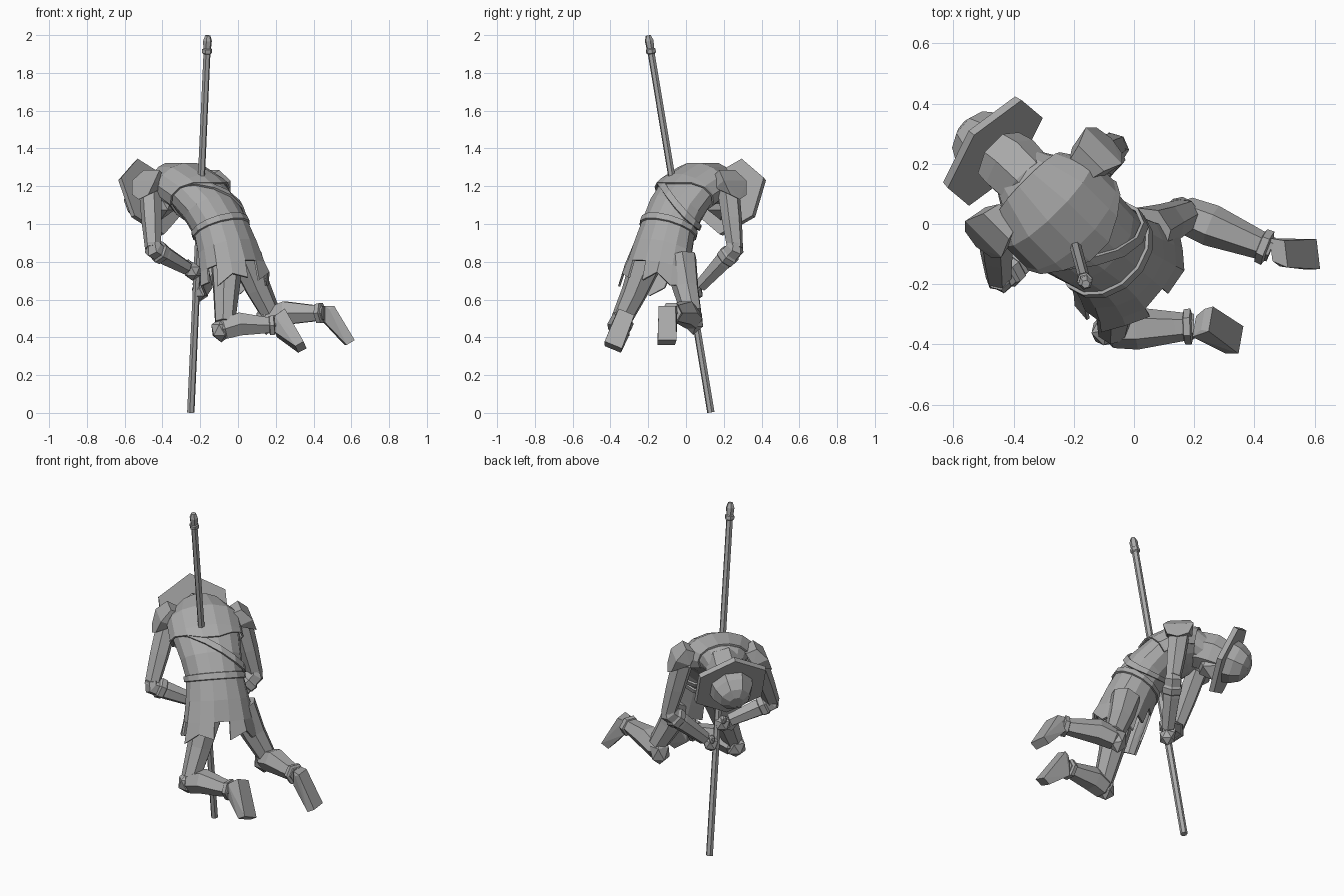
import bpy, bmesh, math
from mathutils import Vector as V

if "Cube" in bpy.data.objects:
    bpy.data.objects.remove(bpy.data.objects["Cube"])

grey = bpy.data.materials.new("plain_grey")
grey.diffuse_color = (0.4, 0.4, 0.4, 1)
grey.use_nodes = True
grey.node_tree.nodes["Principled BSDF"].inputs["Base Color"].default_value = (0.4, 0.4, 0.4, 1)

SIDE = V((1, 1, 0)).normalized()    # across the body
FWD = V((-1, 1, 0)).normalized()    # the way the figure leans
UP = V((0, 0, 1))


def body(u, f, z):
    return SIDE * u + FWD * f + UP * z


def finish(name, bm):
    bmesh.ops.recalc_face_normals(bm, faces=bm.faces)
    mesh = bpy.data.meshes.new(name)
    bm.to_mesh(mesh)
    bm.free()
    mesh.materials.append(grey)
    ob = bpy.data.objects.new(name, mesh)
    bpy.context.collection.objects.link(ob)
    return ob


def loft(name, rings, caps=True, closed=True, skip=()):
    bm = bmesh.new()
    rows = [[bm.verts.new(p) for p in r] for r in rings]
    n = len(rows[0])
    for j in range(len(rows) - 1):
        for i in range(n if closed else n - 1):
            if (j, i) not in skip:
                k = (i + 1) % n
                bm.faces.new((rows[j][i], rows[j][k], rows[j + 1][k], rows[j + 1][i]))
    if caps:
        bm.faces.new(rows[0])
        bm.faces.new(rows[-1])
    return finish(name, bm)


def tube(name, stops, sides=6, ref=UP):
    """Faceted limb through (point, radius) stops."""
    pts = [V(p) for p, r in stops]
    rings = []
    for i, (p, r) in enumerate(stops):
        t = (pts[min(i + 1, len(pts) - 1)] - pts[max(i - 1, 0)]).normalized()
        a = t.cross(ref).normalized()
        b = t.cross(a)
        angles = [math.tau * k / sides for k in range(sides)]
        rings.append([pts[i] + (a * math.cos(q) + b * math.sin(q)) * r for q in angles])
    return loft(name, rings)


def hull(name, pts):
    bm = bmesh.new()
    for p in pts:
        bm.verts.new(p)
    res = bmesh.ops.convex_hull(bm, input=bm.verts)
    bmesh.ops.delete(bm, geom=list(set(res["geom_interior"])), context="VERTS")
    return finish(name, bm)


def blob(name, centre, ru, rf, rz):
    bm = bmesh.new()
    bmesh.ops.create_icosphere(bm, subdivisions=1, radius=1)
    for v in bm.verts:
        v.co = V(centre) + body(v.co.x * ru, v.co.y * rf, v.co.z * rz)
    return finish(name, bm)


def thicken(ob, amount, offset):
    m = ob.modifiers.new("thickness", "SOLIDIFY")
    m.thickness = amount
    m.offset = offset


# Spine stations from hem to neck: side, forward, height, half width, half depth
SPINE = [(-.13, -.115, .68, .215, .145), (-.125, -.07, .82, .185, .145),
         (-.13, 0, .98, .16, .135), (-.14, .06, 1.07, .17, .13),
         (-.15, .14, 1.15, .185, .12), (-.15, .25, 1.205, .185, .115),
         (-.15, .34, 1.22, .13, .095), (-.15, .42, 1.17, .08, .07)]


def station(s):
    s = max(0, min(s, len(SPINE) - 1.001))
    i = int(s)
    return [a + (b - a) * (s - i) for a, b in zip(SPINE[i], SPINE[i + 1])]


def surf(s, angle, k=1.0):
    u, f, z, w, d = station(s)
    lo, hi = station(s - .5), station(s + .5)
    df, dz = hi[1] - lo[1], hi[2] - lo[2]
    size = math.hypot(df, dz)
    c, q = math.cos(angle) * w * k, math.sin(angle) * d * k
    return body(u + c, f - q * dz / size, z + q * df / size)


N = 14
ANG = [math.tau * i / N for i in range(N)]

# Torso, belt, skirt, cloth over the shoulders and sash
loft("torso", [[surf(s, a) for a in ANG] for s in (2, 3, 4, 5, 6, 6.99)])
loft("belt", [[surf(s, a, k) for a in ANG] for s, k in ((1.9, 1), (1.92, 1.07), (2.14, 1.07), (2.16, 1))], False)
skirt_rows = []
for s in (0, .6, 1.3, 2):
    flare = .04 * (1 - s / 2)
    drop = .03 if s == 0 else 0
    skirt_rows.append([surf(s, a, 1 + flare * (-1) ** i) - UP * drop * math.sin(i * 2.3) for i, a in enumerate(ANG)])
skirt = loft("skirt", skirt_rows, False, skip={(0, 3), (0, 6), (0, 10), (0, 11), (1, 10)})
thicken(skirt, .012, -1)
back = [math.tau * i / N for i in range(-1, 9)]
mantle = loft("shoulder_cloth", [[surf(s + (.5 * abs(math.cos(a)) if s < 4 else 0), a, k) for a in back]
                                 for s, k in ((3.5, 1.1), (4.1, 1.08), (5, 1.08), (6, 1.08))], False, False)
thicken(mantle, .01, 0)
sash = loft("sash", [[surf(3.3 - math.cos(a) + o, a, 1.06) for a in ANG] for o in (-.16, .16)], False)
thicken(sash, .012, 0)

# Hooded head and wide hexagonal hat with a faceted crown
blob("head", body(-.16, .42, 1.12), .085, .09, .1)
tube("hood", [(body(-.15, .28, 1.21), .085), (body(-.15, .36, 1.205), .105), (body(-.15, .43, 1.18), .11),
              (body(-.155, .475, 1.155), .1)], 7)
axis = (FWD * .91 - UP * .42 - SIDE * .08).normalized()
across = axis.cross(UP).normalized()
rise = across.cross(axis).normalized()
hat = body(-.16, .505, 1.14)


def hat_ring(r, h, n, turn=0.0):
    angles = [math.tau * i / n + turn for i in range(n)]
    return [hat + axis * h + (across * math.sin(q) + rise * math.cos(q)) * r for q in angles]


loft("hat_brim", [hat_ring(.22, -.014, 6), hat_ring(.215, .014, 6)])
loft("hat_crown", [hat_ring(r, h, 8, .39) for r, h in ((.125, .01), (.115, .055), (.085, .105), (.04, .13))])

# Pole through the body, with a collar near the upper end
FOOT, TIP = V((-.25, .132, 0)), V((-.16, -.2, 2))


def on_pole(z):
    return FOOT.lerp(TIP, z / 2)


tube("pole", [(on_pole(z), r) for z, r in ((.003, .02), (1.9, .019), (1.905, .027), (1.925, .027), (1.93, .021),
                                           (1.97, .024), (1.998, .014))], 6, SIDE)

# Arms, given as shoulder, elbow and hand
ARMS = {"left": (-1, V((-.465, -.015, 1.18)), V((-.45, -.185, .87)), on_pole(.75) + V((-.025, -.015, 0))),
        "right": (1, V((-.135, .225, 1.18)), V((-.065, .26, .87)), on_pole(.64) + V((.02, .02, 0)))}
for side, (sign, sh, el, ha) in ARMS.items():
    out = SIDE * sign
    tube(side + "_upper_arm", [(sh, .06), (sh.lerp(el, .5), .055), (el, .043)], 6, FWD)
    tube(side + "_forearm", [(el + UP * .035, .036), (el, .052), (el.lerp(ha, .3), .052), (el.lerp(ha, .85), .038)], 6, FWD)
    tube(side + "_cuff", [(el.lerp(ha, t), r) for t, r in ((.1, .05), (.14, .061), (.24, .058), (.27, .045))], 6, FWD)
    blob(side + "_hand", ha, .048, .048, .05)
    blob(side + "_thumb", ha + FWD * .03 + UP * .035, .018, .022, .03)
    # Shoulder plate: a faceted cap sloping outward over the arm
    cap = []
    for away, height, half in ((-.07, .075, .045), (-.01, .105, .06), (.05, .05, .085), (.075, -.025, .06), (-.03, .01, .07)):
        cap += [sh + out * away + UP * height + FWD * half * e for e in (-1, 1)]
    hull(side + "_shoulder_plate", cap + [sh + out * .085 - UP * .05])

# Legs: hip, knee, ankle, heel, toe, sole direction and knee height
LEGS = {"left": ((-.06, -.2, .82), (-.07, -.35, .445), (.2, -.34, .465),
                 (.255, -.315, .535), (.355, -.385, .36), (.15, .85, -.35), .065),
        "right": ((.04, -.03, .82), (.17, .03, .5), (.455, -.085, .53),
                  (.505, -.1, .565), (.612, -.1, .385), (-.12, 1, 0), .08)}
for side, points in LEGS.items():
    hip, knee, ankle, heel, toe, wide = [V(p) for p in points[:6]]
    wide.normalize()
    shin = ankle - knee
    tube(side + "_thigh", [(hip, .09), (hip.lerp(knee, .5), .07), (knee + UP * .03, .055)], 7, SIDE)
    tube(side + "_shin", [(knee - shin * .1, .035), (knee, .062), (knee + shin * .3 + UP * .02, .07),
                          (knee + shin * .75 + UP * .005, .052), (ankle, .042)], 6)
    blob(side + "_knee", knee - shin * .07 - UP * .005, .062, .055, points[6])
    tube(side + "_ankle_cuff", [(knee + shin * t, r) for t, r in ((.86, .04), (.88, .058), (.96, .06), (.98, .04))], 6)
    instep = wide.cross((toe - heel).normalized()).normalized()
    if instep.x > 0:
        instep = -instep
    shape = []
    for s in (-1, 1):
        w = wide * s
        shape += [heel + w * .045, toe + w * .05, toe + w * .047 + instep * .05,
                  heel + w * .038 + instep * .03, ankle + w * .038 + UP * .035, ankle + w * .038 - UP * .05]
    hull(side + "_foot", shape)
